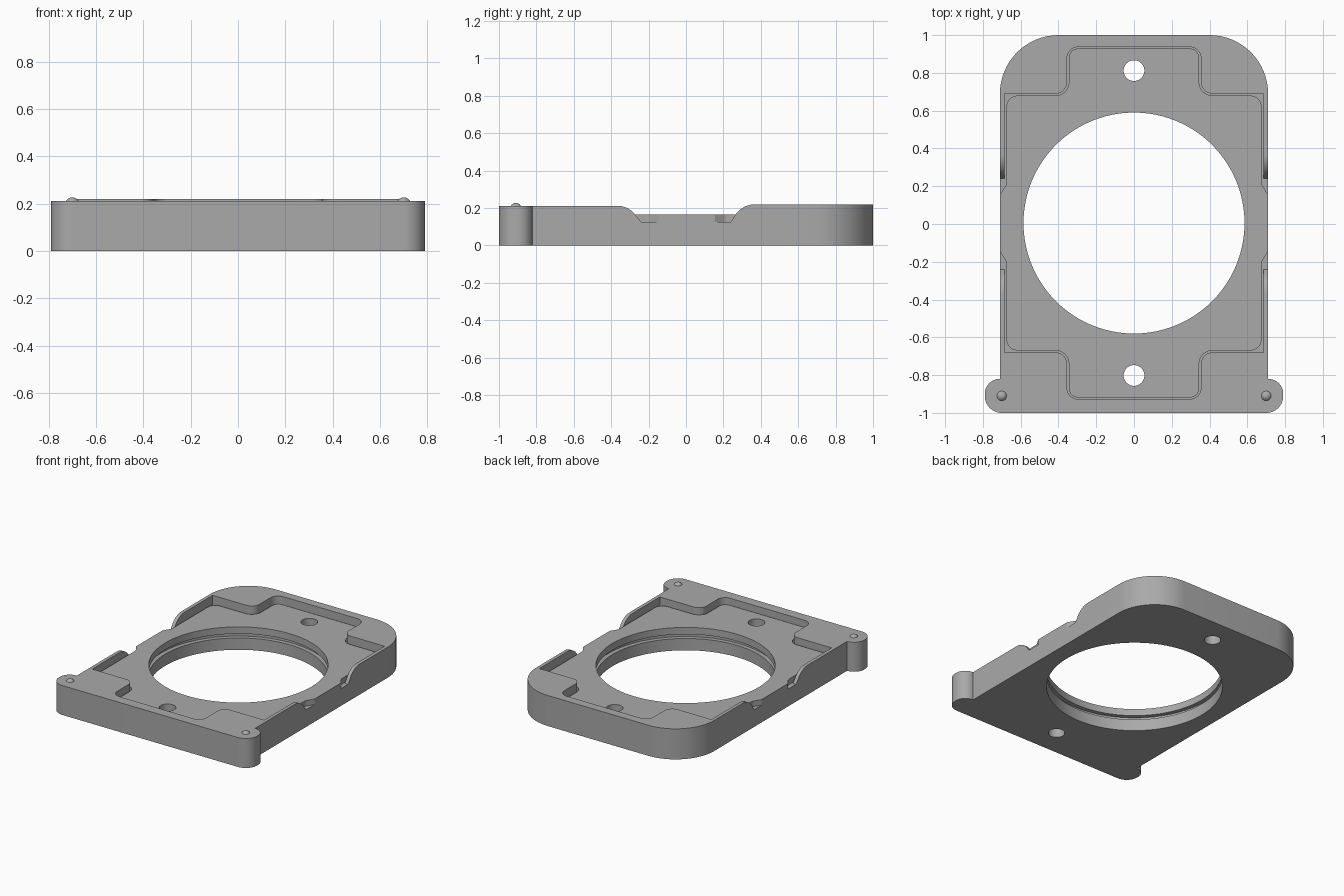
import bpy, bmesh, math
from mathutils import Vector, Matrix

cube = bpy.data.objects.get("Cube")
if cube:
    bpy.data.objects.remove(cube, do_unlink=True)

grey = bpy.data.materials.new("plain_grey")
grey.use_nodes = True
colour = (0.4, 0.4, 0.4, 1)
grey.diffuse_color = colour
grey.node_tree.nodes["Principled BSDF"].inputs["Base Color"].default_value = colour

MID_Y = 0.005
FRONT_TOP, BACK_TOP = 0.212, 0.22
LEDGE, FLOOR = 0.125, 0.165


def rounded(corners, steps=10):
    """Turn (x, y, radius) corners into a filleted outline."""
    outline = []
    count = len(corners)
    for i, (x, y, r) in enumerate(corners):
        p = Vector((x, y))
        if r == 0:
            outline.append(p)
            continue
        a = (Vector(corners[i - 1][:2]) - p).normalized()
        b = (Vector(corners[(i + 1) % count][:2]) - p).normalized()
        half = a.angle(b) / 2
        start = p + a * r / math.tan(half)
        centre = p + (a + b).normalized() * r / math.sin(half)
        sweep = math.pi - 2 * half
        turn = sweep if a.x * b.y - a.y * b.x < 0 else -sweep
        for k in range(steps + 1):
            outline.append(centre + Matrix.Rotation(turn * k / steps, 2) @ (start - centre))
    return outline


def mirror_x(half):
    return half + [(-x, y, r) for x, y, r in reversed(half)]


def mirror_xy(quarter):
    """Repeat a corner list in all four quadrants."""
    right = [(x, -y, r) for x, y, r in reversed(quarter)] + quarter
    return [(x, y + MID_Y, r) for x, y, r in mirror_x(right)]


def finish(name, bm):
    bmesh.ops.recalc_face_normals(bm, faces=bm.faces)
    mesh = bpy.data.meshes.new(name)
    bm.to_mesh(mesh)
    bm.free()
    mesh.materials.append(grey)
    obj = bpy.data.objects.new(name, mesh)
    bpy.context.collection.objects.link(obj)
    return obj


def prism(name, points, push):
    bm = bmesh.new()
    face = bm.faces.new([bm.verts.new(p) for p in points])
    top = bmesh.ops.extrude_face_region(bm, geom=[face])["geom"]
    verts = [v for v in top if isinstance(v, bmesh.types.BMVert)]
    bmesh.ops.translate(bm, verts=verts, vec=push)
    return finish(name, bm)


def plate(name, outline, low, high):
    return prism(name, [(p[0], p[1], low) for p in outline], (0, 0, high - low))


def disc(name, y, radius, low, high, sides):
    angles = [math.tau * k / sides for k in range(sides)]
    ring = [(radius * math.cos(t), y + radius * math.sin(t)) for t in angles]
    return plate(name, ring, low, high)


def select(obj):
    bpy.ops.object.select_all(action="DESELECT")
    obj.select_set(True)
    bpy.context.view_layer.objects.active = obj


def cut(obj, cutter):
    select(obj)
    mod = obj.modifiers.new("cut", "BOOLEAN")
    mod.operation = "DIFFERENCE"
    mod.solver = "EXACT"
    mod.object = cutter
    bpy.ops.object.modifier_apply(modifier=mod.name)


# Body with rounded back corners and two front ears
body = plate("body", rounded(mirror_x([
    (0.79, -1, 0.09), (0.79, -0.82, 0.079), (0.71, -0.82, 0), (0.71, 1, 0.31),
]), 16), 0, BACK_TOP)

# Pocket with a tab at the front and back
pocket = plate("pocket_cutter", rounded(mirror_xy([
    (0.685, 0.685, 0), (0.355, 0.685, 0.06), (0.355, 0.932, 0.06),
])), LEDGE, 0.4)

# Raised floor inside the pocket, reaching the side edges in the middle
floor = plate("pocket_floor", rounded(mirror_xy([
    (0.71, 0.15, 0), (0.675, 0.205, 0.05), (0.675, 0.675, 0.06),
    (0.345, 0.675, 0.07), (0.345, 0.924, 0.05),
])), LEDGE - 0.005, FLOOR)


# Side wall dips, and the slightly lower front top
def dip_side(sign, top):
    radius, steps = 0.128, 10
    side = [(sign * 0.24, LEDGE)]
    for k in range(steps, -1, -1):
        t = 0.96 * k / steps
        side.append((sign * (0.37 - radius * math.sin(t)), top - radius + radius * math.cos(t)))
    return side


back = dip_side(1, BACK_TOP) + [(0.37, 0.4)]
front = dip_side(-1, FRONT_TOP) + [(-1.5, FRONT_TOP), (-1.5, 0.4)]
profile = back + front[::-1]
dip = prism("dip_cutter", [(-1, y, z) for y, z in profile], (2, 0, 0))

# Round openings: large bore with an inner groove, and two small holes
bore = disc("bore_cutter", MID_Y, 0.585, -0.2, 0.5, 96)
groove = disc("groove_cutter", MID_Y, 0.615, 0.085, 0.115, 96)
holes = [disc("hole_cutter", MID_Y + s * 0.807, 0.055, -0.2, 0.5, 32) for s in (-1, 1)]

for cutter in [pocket, dip, bore, groove] + holes:
    cut(body, cutter)
for cutter in [bore] + holes:
    cut(floor, cutter)
for cutter in [pocket, dip, bore, groove] + holes:
    bpy.data.objects.remove(cutter, do_unlink=True)

# Small domed pins on the ears
pins = []
for side, x in (("left", 0.70), ("right", -0.70)):
    bm = bmesh.new()
    bmesh.ops.create_uvsphere(bm, u_segments=24, v_segments=16, radius=0.03,
                              matrix=Matrix.Translation((x, -0.91, 0.197)))
    pins.append(finish(side + "_pin", bm))

for obj in [body, floor] + pins:
    select(obj)
    bpy.ops.object.shade_smooth_by_angle(angle=math.radians(30))
